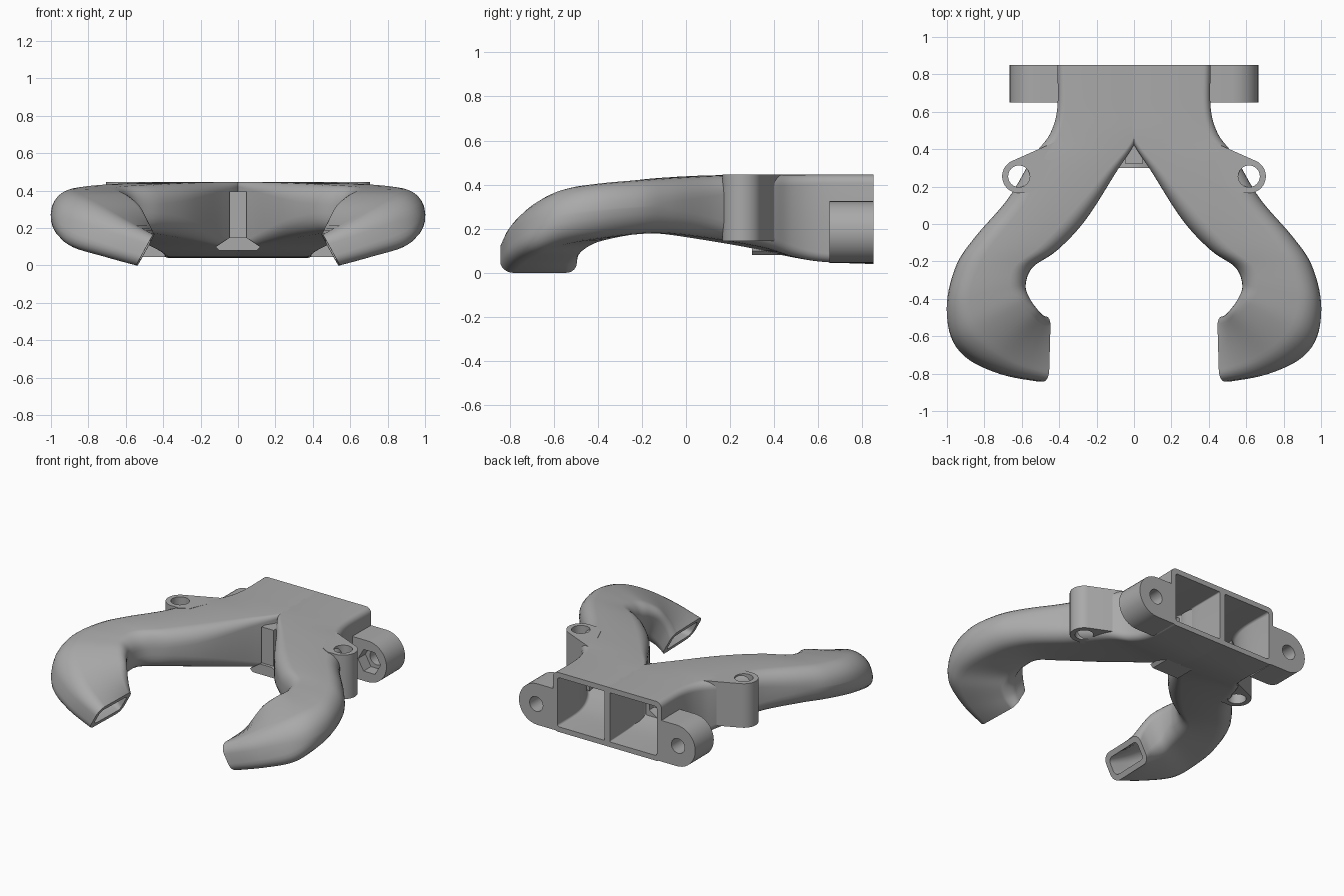
import bpy, bmesh, math
from mathutils import Vector, Matrix

if "Cube" in bpy.data.objects:
    bpy.data.objects.remove(bpy.data.objects["Cube"], do_unlink=True)

GREY = (0.4, 0.4, 0.4, 1)
grey = bpy.data.materials.new("grey plastic")
grey.use_nodes = True
grey.diffuse_color = GREY
grey.node_tree.nodes["Principled BSDF"].inputs["Base Color"].default_value = GREY
WALL = 0.035


def finish(obj, angle=35):
    obj.data.materials.clear()
    obj.data.materials.append(grey)
    bpy.ops.object.select_all(action="DESELECT")
    obj.select_set(True)
    bpy.context.view_layer.objects.active = obj
    bpy.ops.object.shade_smooth_by_angle(angle=math.radians(angle))


def mirrored(obj, name):
    """Copy a left-hand part to the right, with normals put right."""
    mesh = obj.data.copy()
    mesh.transform(Matrix.Scale(-1, 4, (1, 0, 0)))
    mesh.flip_normals()
    twin = bpy.data.objects.new(name, mesh)
    bpy.context.collection.objects.link(twin)
    finish(twin)


def arc(cx, cy, r, a0, a1, n):
    return [(cx + r * math.cos(math.radians(a0 + (a1 - a0) * i / n)),
             cy + r * math.sin(math.radians(a0 + (a1 - a0) * i / n))) for i in range(n + 1)]


def plate(name, loops, low, high, upright=False):
    """Extrude an outline with holes, along z or (upright) along y."""
    curve = bpy.data.curves.new(name, "CURVE")
    curve.dimensions = "2D"
    curve.fill_mode = "BOTH"
    curve.extrude = (high - low) / 2
    for pts in loops:
        s = curve.splines.new("POLY")
        s.points.add(len(pts) - 1)
        for p, (x, y) in zip(s.points, pts):
            p.co = (x, y, 0, 1)
        s.use_cyclic_u = True
    temp = bpy.data.objects.new(name, curve)
    bpy.context.collection.objects.link(temp)
    deps = bpy.context.evaluated_depsgraph_get()
    mesh = bpy.data.meshes.new_from_object(temp.evaluated_get(deps))
    bpy.data.objects.remove(temp, do_unlink=True)
    mid = (low + high) / 2
    if upright:
        mesh.transform(Matrix.Translation((0, mid, 0)) @ Matrix.Rotation(math.pi / 2, 4, "X"))
    else:
        mesh.transform(Matrix.Translation((0, 0, mid)))
    bm = bmesh.new()
    bm.from_mesh(mesh)
    bmesh.ops.remove_doubles(bm, verts=bm.verts, dist=0.0001)
    bmesh.ops.recalc_face_normals(bm, faces=bm.faces)
    bm.to_mesh(mesh)
    bm.free()
    obj = bpy.data.objects.new(name, mesh)
    bpy.context.collection.objects.link(obj)
    finish(obj)
    return obj


# Duct stations: inner x, y, outer x, y, bottom, top, lean, inner radius, outer radius
STATIONS = [
    (-.015, .85, .41, .85, .04, .445, 0, .01, .04),
    (-.015, .62, .41, .62, .05, .445, 0, .01, .04),
    (-.015, .46, .45, .48, .075, .445, 0, .02, .05),
    (.10, .27, .54, .36, .115, .445, 0, .05, .06),
    (.26, .02, .67, .14, .155, .44, 0, .09, .09),
    (.41, -.14, .85, -.07, .178, .43, 0, .1, .11),
    (.54, -.23, .95, -.22, .175, .42, 0, .1, .12),
    (.58, -.32, 1.0, -.42, .155, .405, .005, .09, .12),
    (.575, -.39, .975, -.6, .13, .38, .03, .08, .12),
    (.555, -.45, .87, -.72, .09, .325, .06, .07, .1),
    (.52, -.485, .69, -.805, .045, .245, .055, .06, .08),
    (.49, -.495, .5, -.842, 0, .165, .045, .05, .06),
]


def blend(a, b, c, d, t):
    return [0.5 * (2 * q + (r - p) * t + (2 * p - 5 * q + 4 * r - s) * t * t
                   + (3 * q - p - 3 * r + s) * t ** 3) for p, q, r, s in zip(a, b, c, d)]


def ring(station, inset):
    ix, iy, ox, oy, zb, zt, lean, ri, ro = station
    centre = Vector(((ix + ox) / 2, (iy + oy) / 2, (zb + zt) / 2))
    u, v = Vector((ox - ix, oy - iy, 0)), Vector((-2 * lean, 0, zt - zb))
    w, h = u.length / 2 - inset, v.length / 2 - inset
    u.normalize()
    v.normalize()
    pts = []
    for k, (sx, sy) in enumerate([(1, 1), (-1, 1), (-1, -1), (1, -1)]):
        r = max((ro if sx > 0 else ri) - inset * 0.7, 0.008)
        for a, b in arc(sx * (w - r), sy * (h - r), r, 90 * k, 90 * k + 90, 6):
            pts.append(centre + u * a + v * b)
    return pts


# Hollow duct arm, swept from the inlet to the bent nozzle
last = len(STATIONS) - 1
path = []
for i in range(last):
    four = [STATIONS[max(0, min(last, i + k))] for k in (-1, 0, 1, 2)]
    path += [blend(*four, t / 6) for t in range(6)]
path.append(STATIONS[-1])

bm = bmesh.new()
skins = [[[bm.verts.new(p) for p in ring(s, inset)] for s in path] for inset in (0, WALL)]


def bridge(a, b):
    n = len(a)
    for j in range(n):
        bm.faces.new((a[j], a[(j + 1) % n], b[(j + 1) % n], b[j]))


for skin in skins:
    for a, b in zip(skin, skin[1:]):
        bridge(a, b)
for end in (0, -1):
    bridge(skins[0][end], skins[1][end])
bmesh.ops.recalc_face_normals(bm, faces=bm.faces)
mesh = bpy.data.meshes.new("left_duct")
bm.to_mesh(mesh)
bm.free()
duct = bpy.data.objects.new("left_duct", mesh)
bpy.context.collection.objects.link(duct)
finish(duct)
mirrored(duct, "right_duct")

# Vertical screw bosses beside the arms
outline = [(.42, .44)] + arc(.615, .255, .09, 66, -100, 20)[0:] + [(.56, .165), (.5, .2), (.44, .34)]
boss = plate("left_boss", [outline, arc(.615, .255, .058, 0, 345, 23)], .145, .445)
mirrored(boss, "right_boss")

# Rear mounting ears: round screw hole behind, nut pocket in front
ear = [(.39, .325)] + arc(.525, .185, .14, 90, -90, 20) + [(.39, .045)]
back = plate("left_ear", [ear, arc(.535, .185, .05, 0, 345, 23)], .73, .85, True)
front = plate("left_nut_pocket", [ear, arc(.535, .185, .085, 0, 300, 5)], .65, .73, True)
mirrored(back, "right_ear")
mirrored(front, "right_nut_pocket")

# Pillar and flared foot filling the fork between the arms
plate("fork_pillar", [[(-.045, .1), (.045, .1), (.045, .395), (-.045, .395)]], .32, .46, True)
foot = [(-.1, .08), (.1, .08), (.12, .1), (.045, .15), (-.045, .15), (-.12, .1)]
plate("fork_foot", [foot], .3, .46, True)
